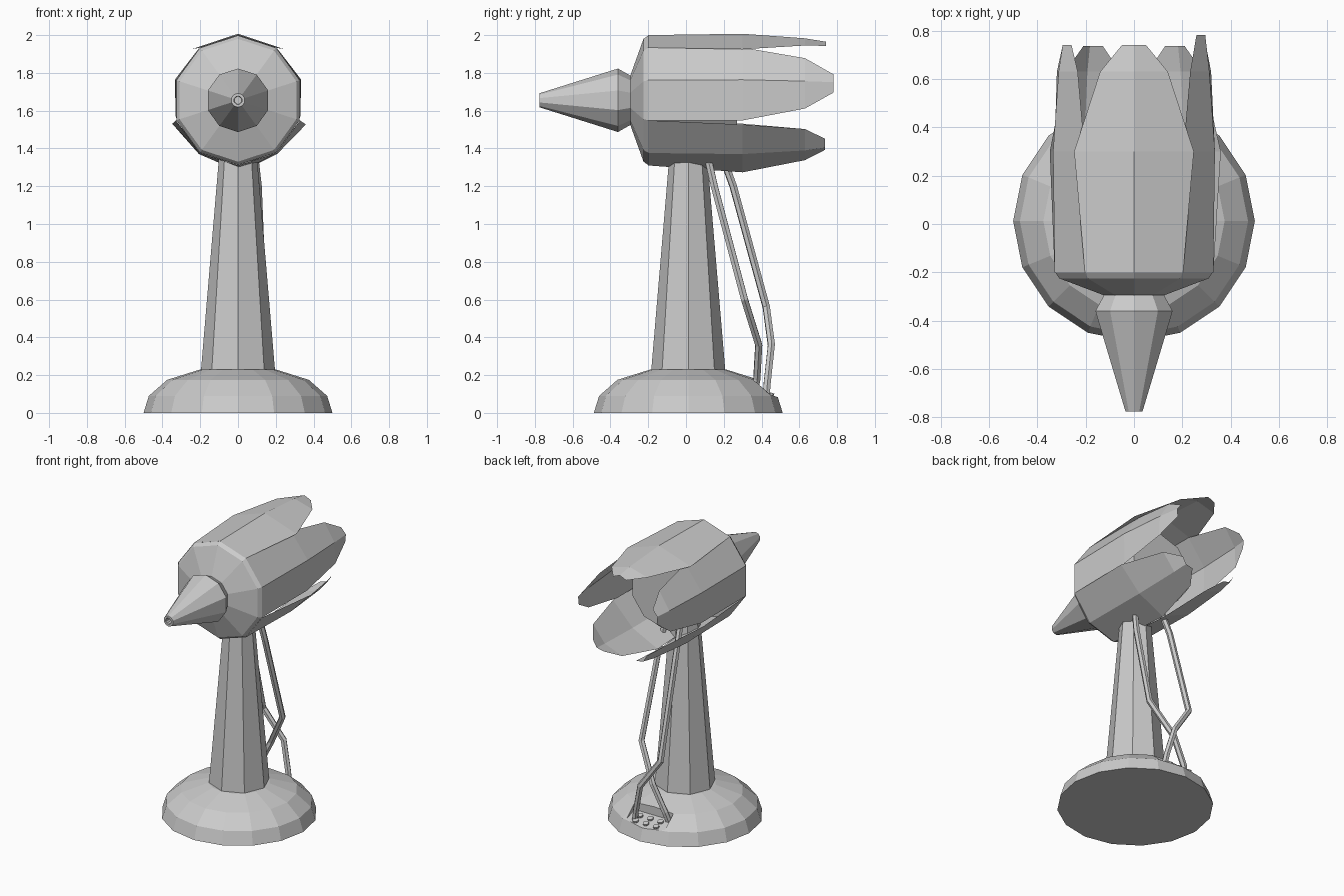
import bpy, bmesh
from math import sin, cos, pi, radians
from mathutils import Vector

if "Cube" in bpy.data.objects:
    bpy.data.objects.remove(bpy.data.objects["Cube"])

CY = 0.012      # y of the stand axis
CZ = 1.655      # z of the head axis


def finish(name, bm, normals=True):
    if normals:
        bmesh.ops.recalc_face_normals(bm, faces=bm.faces)
    me = bpy.data.meshes.new(name)
    bm.to_mesh(me)
    bm.free()
    ob = bpy.data.objects.new(name, me)
    bpy.context.collection.objects.link(ob)
    return ob


def lathe(name, profile, n, axis):
    """Spin (radius, height) points into capped rings about a z or y axis."""
    bm = bmesh.new()
    rings = []
    for r, h in profile:
        ring = []
        for i in range(n):
            a = 2 * pi * i / n
            s, c = r * sin(a), r * cos(a)
            ring.append(bm.verts.new((s, CY + c, h) if axis == 'z' else (s, h, CZ + c)))
        rings.append(ring)
    for a, b in zip(rings, rings[1:]):
        for i in range(n):
            j = (i + 1) % n
            bm.faces.new((a[i], a[j], b[j], b[i]))
    bm.faces.new(rings[0])
    bm.faces.new(rings[-1])
    return finish(name, bm)


# Domed base and tapered column
base = lathe("base", [(0.5, 0), (0.472, 0.09), (0.375, 0.175), (0.2, 0.23)], 16, 'z')
lathe("column", [(0.196, 0.225), (0.095, 1.42)], 8, 'z')

# Recess for the sockets, cut from the back of the base
bm = bmesh.new()
side = [bm.verts.new((-0.15, y, z)) for y, z in
        [(0.355, 0.125), (0.48, 0.085), (0.6, 0.085), (0.6, 0.3), (0.355, 0.3)]]
face = bm.faces.new(side)
out = bmesh.ops.extrude_face_region(bm, geom=[face])
bmesh.ops.translate(bm, vec=(0.3, 0, 0),
                    verts=[g for g in out['geom'] if isinstance(g, bmesh.types.BMVert)])
cutter = finish("socket_recess_cutter", bm)
cutter.hide_render = True
cutter.display_type = 'WIRE'
mod = base.modifiers.new("recess", 'BOOLEAN')
mod.operation = 'DIFFERENCE'
mod.solver = 'EXACT'
mod.object = cutter

# Sockets in two rows on the sloped panel
for row, y in enumerate((0.395, 0.445)):
    for col, x in enumerate((-0.08, 0.0, 0.08)):
        z = 0.125 - (y - 0.355) * 0.32
        bpy.ops.mesh.primitive_cylinder_add(vertices=8, radius=0.02, depth=0.024,
                                            location=(x, y, z), rotation=(-0.31, 0, 0))
        bpy.context.object.name = f"socket_{row}_{col}"

# Head: front collar, inner core and hollow-tipped nose
lathe("collar", [(0.1, -0.19), (0.343, -0.195), (0.343, -0.2), (0.325, -0.225), (0.125, -0.297)], 10, 'y')
lathe("core", [(0.24, -0.2), (0.24, 0.27)], 10, 'y')
lathe("nose", [(0.13, -0.28), (0.132, -0.297), (0.168, -0.36), (0.037, -0.776),
               (0.022, -0.776), (0.02, -0.72)], 10, 'y')


# Petal shells around the back of the head
def petal(name, angle, width, lift, tip):
    rows = [(-0.2, 0.345, 0.203, 0.279),
            (0.3, 0.352, 0.203 * width, 0.27 + lift),
            (0.63, 0.328, 0.14, 0.29),
            (0.74 + tip, 0.31, 0.05, 0.288)]
    a = radians(angle)
    radial, across = Vector((sin(a), 0, cos(a))), Vector((cos(a), 0, -sin(a)))
    bm = bmesh.new()
    grid = []
    for y, ridge, half, edge in rows:
        mid = Vector((0, y, CZ))
        grid.append([bm.verts.new(mid + radial * r + across * u)
                     for u, r in ((-half, edge), (0, ridge), (half, edge))])
    for p, q in zip(grid, grid[1:]):
        for i in range(2):
            bm.faces.new((p[i], q[i], q[i + 1], p[i + 1]))
    finish(name, bm, normals=False)


petal("petal_top", 0, 1.22, 0.0, 0.0)
petal("petal_right", 72, 1.0, 0.01, 0.042)
petal("petal_left", -72, 1.0, 0.01, 0.0)
petal("petal_lower_right", 144, 1.06, 0.045, -0.004)
petal("petal_lower_left", -144, 1.03, 0.035, -0.004)


# Two crossing cables from the sockets up to the head
def cable(name, points):
    cu = bpy.data.curves.new(name, 'CURVE')
    cu.dimensions = '3D'
    cu.bevel_depth = 0.021
    cu.bevel_resolution = 1
    cu.use_fill_caps = True
    sp = cu.splines.new('POLY')
    sp.points.add(len(points) - 1)
    for p, co in zip(sp.points, points):
        p.co = (*co, 1)
        sp.use_smooth = False
    bpy.context.collection.objects.link(bpy.data.objects.new(name, cu))


cable("cable_a", [(-0.12, 0.36, 0.11), (-0.1, 0.375, 0.18), (-0.01, 0.385, 0.36),
                  (0.13, 0.31, 0.6), (0.105, 0.15, 1.2), (0.08, 0.1, 1.42)])
cable("cable_b", [(0.1, 0.425, 0.1), (0.09, 0.43, 0.16), (0.04, 0.452, 0.36),
                  (-0.1, 0.425, 0.56), (-0.09, 0.25, 1.2), (-0.075, 0.17, 1.42)])
